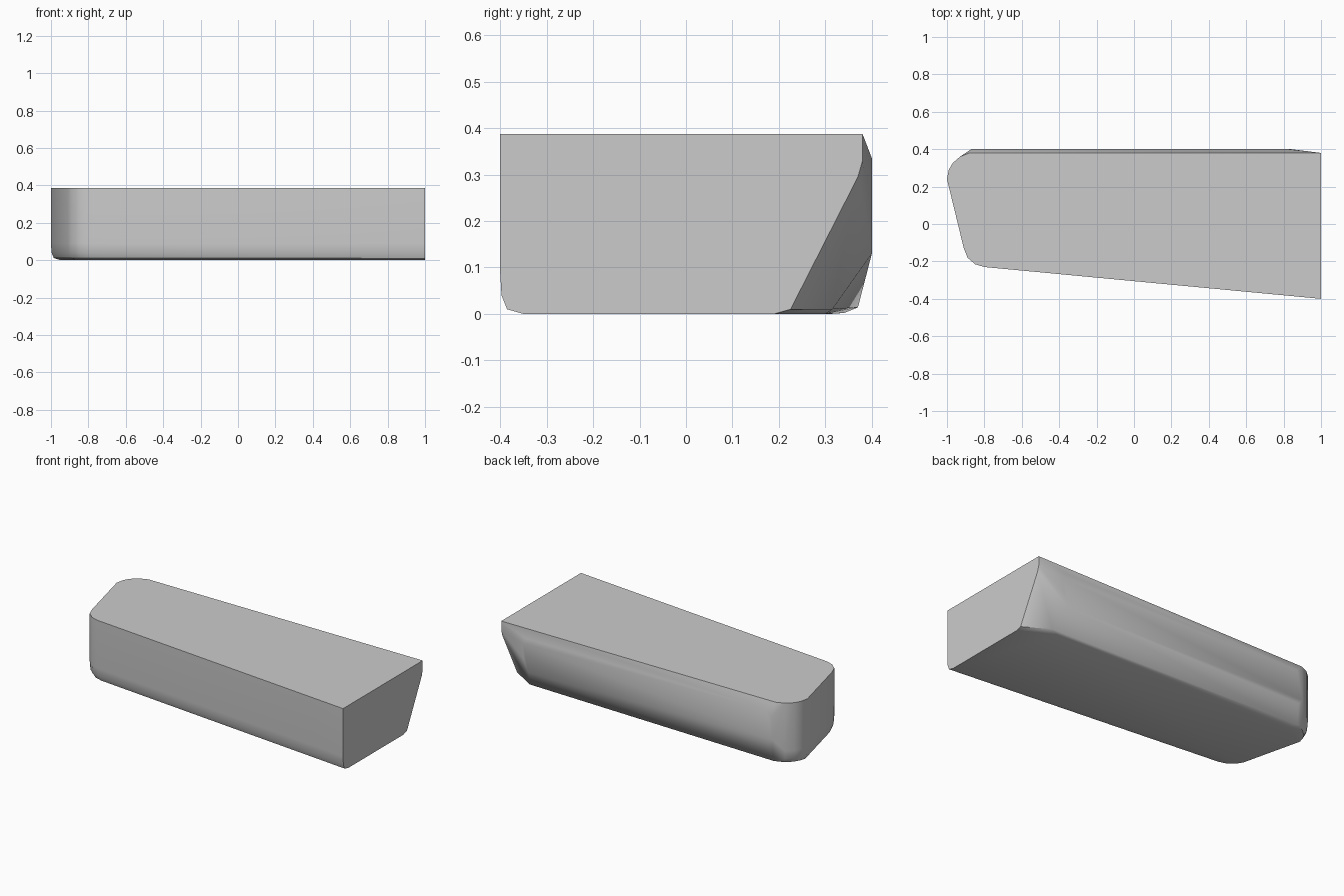
import bpy, bmesh
from math import radians

if "Cube" in bpy.data.objects:
    bpy.data.objects.remove(bpy.data.objects["Cube"])

# rounded left end, running from the front corner round to the back corner
END = [(-0.80, -0.23), (-0.85, -0.215), (-0.89, -0.18), (-0.91, -0.13),
       (-1.0, 0.24), (-0.99, 0.29), (-0.97, 0.325), (-0.93, 0.36)]


def end_layer(z, inset):
    """Left end outline at height z, pulled in towards the middle."""
    pts = []
    for x, y in END:
        dy = inset if y < 0 else -inset
        if -0.15 < y < 0.27:
            dy = 0
        pts.append((x + inset, y + dy, z))
    return pts


points = []

# top outline and left wall, with a small rolled lower edge
for z, inset in [(0.387, 0), (0.09, 0), (0.04, 0.003), (0.012, 0.015), (0.0, 0.05)]:
    points += end_layer(z, inset)

# flat right end section (y, z)
for y, z in [(-0.4, 0.387), (-0.4, 0.09), (-0.397, 0.04), (-0.385, 0.01), (-0.35, 0.0),
             (0.19, 0.0), (0.225, 0.01), (0.37, 0.295), (0.38, 0.33), (0.38, 0.387)]:
    points.append((1.0, y, z))

# back panel with chamfers above and below
points += [(-0.88, 0.38, 0.387),
           (-0.83, 0.40, 0.335), (-0.87, 0.40, 0.305), (-0.87, 0.40, 0.16), (-0.84, 0.40, 0.13),
           (0.82, 0.40, 0.335), (0.84, 0.40, 0.30), (0.83, 0.40, 0.20), (0.80, 0.40, 0.13),
           (-0.86, 0.37, 0.014), (-0.82, 0.34, 0.002),
           (0.85, 0.315, 0.010), (0.80, 0.30, 0.0)]

# wrap everything in one solid shell
bm = bmesh.new()
for p in points:
    bm.verts.new(p)
res = bmesh.ops.convex_hull(bm, input=bm.verts)
loose = {g for g in res["geom_interior"] + res["geom_unused"] if isinstance(g, bmesh.types.BMVert)}
bmesh.ops.delete(bm, geom=list(loose), context='VERTS')
bmesh.ops.dissolve_limit(bm, angle_limit=radians(1), verts=bm.verts, edges=bm.edges)
bmesh.ops.recalc_face_normals(bm, faces=bm.faces)

mesh = bpy.data.meshes.new("block_shell")
bm.to_mesh(mesh)
bm.free()
block = bpy.data.objects.new("tapered_block", mesh)
bpy.context.collection.objects.link(block)

bpy.context.view_layer.objects.active = block
block.select_set(True)
bpy.ops.object.shade_smooth_by_angle(angle=radians(30))
